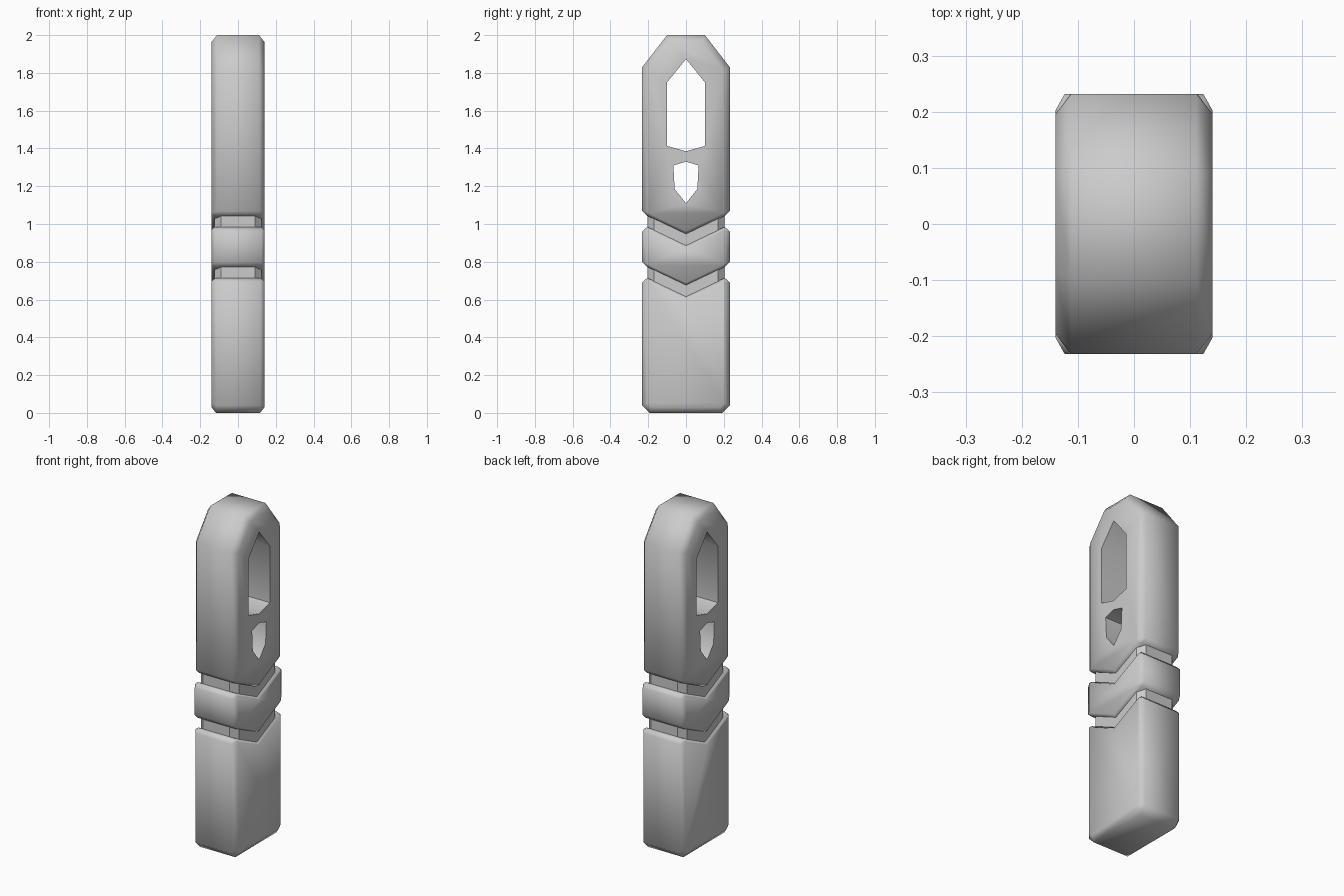
import bpy, bmesh, math

if "Cube" in bpy.data.objects:
    bpy.data.objects.remove(bpy.data.objects["Cube"])

SLOPE_TIP = 0.098   # how far the V grooves dip at the centre


def mirror(half):
    """Close a right-hand (y, z) outline by reflecting it across y = 0."""
    return half + [(-y, z) for y, z in reversed(half) if y > 1e-6]


def slab(name, half, hx):
    """Extrude a mirrored side outline through x = -hx..hx."""
    bm = bmesh.new()
    face = bm.faces.new([bm.verts.new((-hx, y, z)) for y, z in mirror(half)])
    ext = bmesh.ops.extrude_face_region(bm, geom=[face])
    for v in ext["geom"]:
        if isinstance(v, bmesh.types.BMVert):
            v.co.x = hx
    bmesh.ops.recalc_face_normals(bm, faces=bm.faces)
    mesh = bpy.data.meshes.new(name)
    bm.to_mesh(mesh)
    bm.free()
    ob = bpy.data.objects.new(name, mesh)
    bpy.context.collection.objects.link(ob)
    return ob


def finish(ob, width, weight, cutters=(), angle=60):
    """Weighted chamfer, optional cut-outs, then smooth shading."""
    bm = bmesh.new()
    bm.from_mesh(ob.data)
    layer = bm.edges.layers.float.new("bevel_weight_edge")
    for e in bm.edges:
        a, b = (v.co for v in e.verts)
        if abs(a.x - b.x) < 1e-5:          # rim edges on the two broad sides
            e[layer] = weight(a, b)
    bm.to_mesh(ob.data)
    bm.free()
    bev = ob.modifiers.new("chamfer", 'BEVEL')
    bev.limit_method = 'WEIGHT'
    bev.width = width
    bev.segments = 1
    for c in cutters:
        cut = ob.modifiers.new("cut", 'BOOLEAN')
        cut.operation = 'DIFFERENCE'
        cut.solver = 'EXACT'
        cut.object = c
    bpy.ops.object.select_all(action='DESELECT')
    bpy.context.view_layer.objects.active = ob
    ob.select_set(True)
    for m in list(ob.modifiers):
        bpy.ops.object.modifier_apply(modifier=m.name)
    bpy.ops.object.shade_smooth_by_angle(angle=math.radians(angle))


def block_weight(a, b):
    # Groove lips get a finer chamfer than the outer rim
    mid = (a.z + b.z) / 2
    return 0.45 if 0.6 < mid < 1.06 and abs(a.y - b.y) > 1e-4 else 1.0


def neck_weight(a, b):
    return 1.0 if abs(a.y - b.y) < 1e-5 else 0.0


def lower_lip(z):   # V end on top of a block
    return [(0.232, z - 0.025), (0.205, z), (0, z - SLOPE_TIP)]


def upper_lip(z):   # V end underneath a block
    return [(0, z - SLOPE_TIP), (0.205, z), (0.232, z + 0.025)]


# Handle, collar and head blocks
base = slab("lower_handle", [(0.192, 0), (0.232, 0.04)] + lower_lip(0.715), 0.14)
collar = slab("middle_collar", upper_lip(0.773) + lower_lip(0.985), 0.14)
head = slab("upper_head", upper_lip(1.043) + [(0.232, 1.83), (0.1, 2.0)], 0.14)

# Cut-outs through the head
large = slab("large_hole_cutter", [(0, 1.385), (0.1, 1.413), (0.1, 1.75), (0, 1.873)], 0.3)
small = slab("small_hole_cutter", [(0, 1.11), (0.06, 1.185), (0.067, 1.31), (0, 1.33)], 0.3)

finish(base, 0.04, block_weight)
finish(collar, 0.04, block_weight)
finish(head, 0.04, block_weight, (large, small))
for c in (large, small):
    c.hide_render = True
    c.hide_set(True)

# Recessed V-shaped bands inside the grooves
for name, lo, hi in (("lower_groove", 0.715, 0.773), ("upper_groove", 0.985, 1.043)):
    band = slab(name, [(0, lo - SLOPE_TIP - 0.002), (0.205, lo - 0.002),
                       (0.205, hi + 0.002), (0, hi - SLOPE_TIP + 0.002)], 0.125)
    finish(band, 0.036, neck_weight, angle=30)
